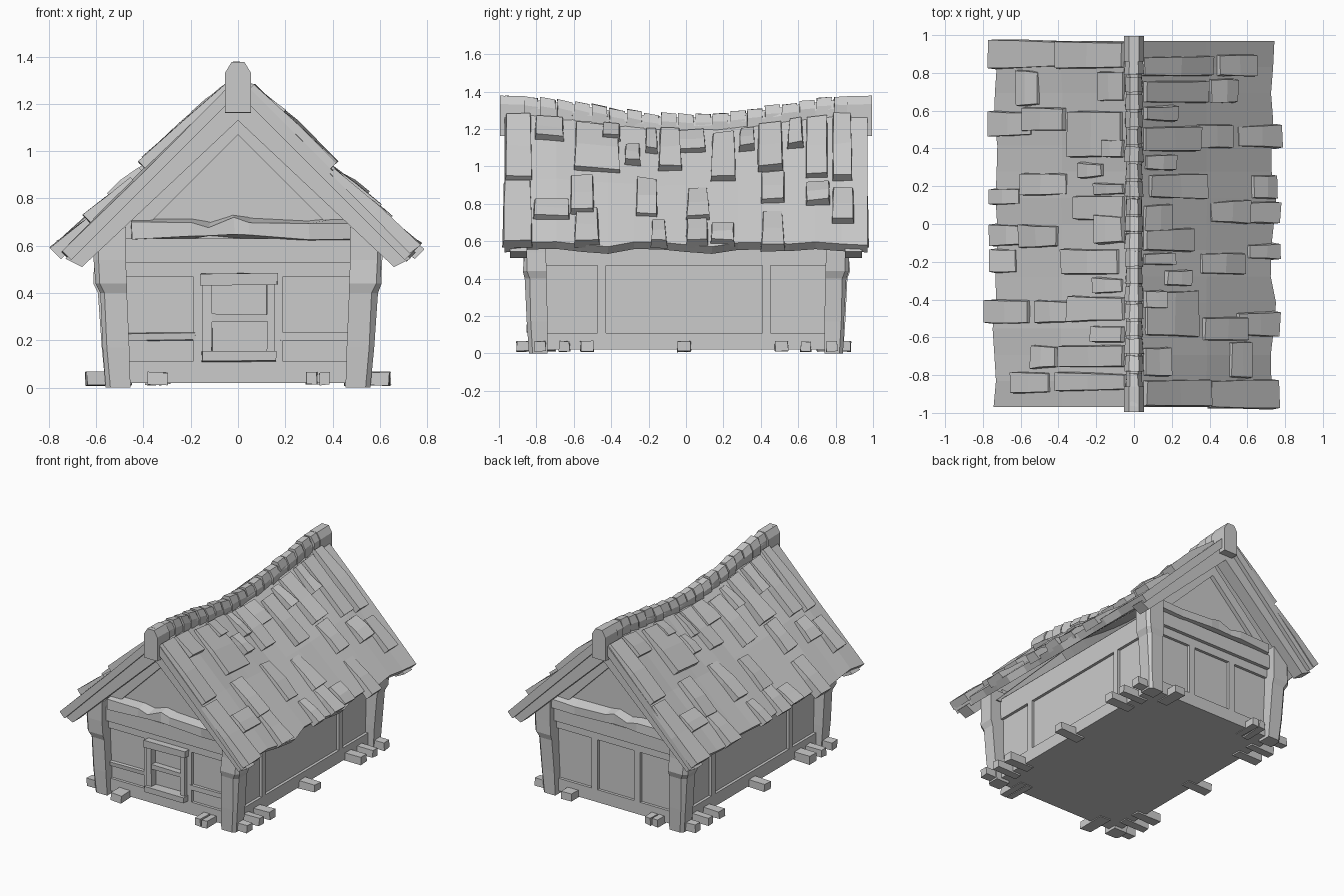
import bpy, bmesh, math, random
from mathutils import Vector, Matrix

if "Cube" in bpy.data.objects:
    bpy.data.objects.remove(bpy.data.objects["Cube"])

random.seed(4)
TURN = Matrix.Rotation(math.pi, 4, 'Z')


def loft(name, rings, turn=False, jit=0.0):
    """Skin a chain of equal-sized rings and cap both ends."""
    bm = bmesh.new()
    rows = []
    for ring in rings:
        rows.append([bm.verts.new(Vector(p) + Vector([random.uniform(-jit, jit) for _ in range(3)]))
                     for p in ring])
    n = len(rows[0])
    for a, b in zip(rows, rows[1:]):
        for i in range(n):
            j = (i + 1) % n
            bm.faces.new((a[i], a[j], b[j], b[i]))
    bm.faces.new(rows[0])
    bm.faces.new(rows[-1][::-1])
    bmesh.ops.recalc_face_normals(bm, faces=bm.faces)
    if turn:
        bm.transform(TURN)
        bm.normal_update()
    me = bpy.data.meshes.new(name)
    bm.to_mesh(me)
    bm.free()
    ob = bpy.data.objects.new(name, me)
    bpy.context.collection.objects.link(ob)
    return ob


def box(name, x0, x1, y0, y1, z0, z1, jit=0.0):
    ring = lambda z: [(x0, y0, z), (x1, y0, z), (x1, y1, z), (x0, y1, z)]
    return loft(name, [ring(z0), ring(z1)], jit=jit)


def sag(y):
    return 0.05 * (1 + math.cos(math.pi * min(1, abs(y) / 0.95)))


def roof_z(x, y):
    ridge = 1.315 - 0.85 * sag(y)
    return ridge + (0.575 - ridge) * x / 0.74


def on_roof(x, y, h):
    """Point h above the right-hand roof slope."""
    return (x + h * 0.7, y, roof_z(x, y) + h * 0.7)


# Wall core and floor
box("wall_core", -0.50, 0.50, -0.78, 0.78, 0.02, 0.64)

# Long side framing: sill, top plate, studs
for s in (-1, 1):
    a, b = sorted((s * 0.48, s * 0.52))
    box("side_sill", a, b, -0.76, 0.76, 0.02, 0.11)
    box("side_top_plate", a, b, -0.76, 0.76, 0.47, 0.62)
    for y in (-0.45, 0.43):
        box("side_stud", a, b, y - 0.022, y + 0.022, 0.1, 0.48)

# End framing: sill, plates, gable wall, heavy tie beam, rafters
for s in (-1, 1):
    a, b = sorted((s * 0.76, s * 0.80))
    box("end_sill", -0.48, 0.48, a, b, 0.02, 0.11)
    box("end_plate", -0.48, 0.48, a, b, 0.47, 0.54)
    c, d = sorted((s * 0.76, s * 0.825))
    box("end_header", -0.48, 0.48, c, d, 0.53, 0.63)
    loft("gable_wall", [[(-0.56, s * y, 0.60), (0.56, s * y, 0.60), (0, s * y, 1.17)]
                        for y in (0.74, 0.78)])
    beam = [(-0.45, .62, .715), (-0.2, .63, .72), (-0.12, .635, .70), (-0.02, .635, .735),
            (0.05, .63, .715), (0.3, .615, .71), (0.48, .62, .72)]
    loft("tie_beam", [[(x, s * 0.77, z0), (x, s * 0.85, z0 + 0.01), (x, s * 0.85, z1 - 0.02),
                       (x, s * 0.77, z1)] for x, z0, z1 in beam], jit=0.006)
    for m in (-1, 1):
        loft("gable_rafter", [[(0, s * y, 1.13), (m * 0.66, s * y, 0.51),
                               (m * 0.73, s * y, 0.545), (0, s * y, 1.27)] for y in (0.85, 0.94)])
        loft("inner_rafter", [[(0, s * y, 1.07), (m * 0.47, s * y, 0.60),
                               (m * 0.56, s * y, 0.60), (0, s * y, 1.16)] for y in (0.76, 0.81)])

# Back studs, front studs and side rails
for x in (-0.17, 0.17):
    box("back_stud", x - 0.025, x + 0.025, 0.76, 0.80, 0.1, 0.48)
    box("front_stud", x - 0.02, x + 0.02, -0.80, -0.76, 0.1, 0.48)
    a, b = sorted((math.copysign(0.18, x), math.copysign(0.48, x)))
    box("front_rail", a, b, -0.80, -0.76, 0.20, 0.23, 0.004)

# Front window frame
box("window_lintel", -0.155, 0.165, -0.845, -0.77, 0.435, 0.48, 0.006)
box("window_sill", -0.15, 0.16, -0.85, -0.77, 0.11, 0.15, 0.006)
box("window_jamb", -0.15, -0.11, -0.83, -0.77, 0.14, 0.45, 0.004)
box("window_jamb", 0.12, 0.155, -0.83, -0.77, 0.14, 0.45, 0.004)
box("window_crossbar", -0.12, 0.13, -0.825, -0.77, 0.28, 0.31, 0.004)

# Flared, chipped corner posts: (z, inner x, outer x, inner y, outer y)
post = [(0, .455, .56, .74, .84), (.17, .46, .575, .74, .85), (.40, .47, .585, .745, .855),
        (.44, .47, .605, .745, .87), (.54, .475, .61, .75, .87), (.68, .475, .61, .75, .87)]
for sx in (-1, 1):
    for sy in (-1, 1):
        rings = []
        for i, (z, a, b, c, d) in enumerate(post):
            j = 0 if i == 0 else random.uniform(-0.008, 0.008)
            rings.append([(sx * x, sy * y, z) for x, y in
                          ((a, c), (b + j, c), (b + j, d - .02), (b - .02, d + j), (a, d + j))])
        loft("corner_post", rings)

# Floor joist stubs around the base
for y in (-0.65, -0.53, -0.01, 0.51, 0.64):
    w = 0.035 if abs(y) < 0.55 else 0.028
    for a, b in ((-0.645, -0.45), (0.45, 0.645)):
        box("side_joist", a, b, y - w, y + w, 0.01, 0.065, 0.004)
for x0, x1 in ((-0.385, -0.30), (0.29, 0.335), (0.345, 0.39)):
    box("front_joist", x0, x1, -0.905, -0.7, 0.012, 0.065, 0.004)
    box("back_joist", -x1, -x0, 0.7, 0.88, 0.012, 0.065, 0.004)
for sx in (-1, 1):
    for y in (-0.78, 0.78):
        a, b = sorted((sx * 0.5, sx * 0.64))
        box("corner_joist", a, b, y - 0.03, y + 0.03, 0.01, 0.065, 0.004)

# Sagging roof slabs with an uneven eave
N = 14
for turn in (False, True):
    rings = []
    for i in range(N + 1):
        y = -0.97 + 1.94 * i / N
        e = 0.74 if i in (0, N) else 0.735 + random.uniform(-0.015, 0.015)
        bump = random.uniform(-0.004, 0.012)
        rings.append([(0, y, roof_z(0, y)), on_roof(0.38, y, bump), on_roof(e, y, 0.005),
                      on_roof(e, y, -0.05), on_roof(0.38, y, -0.05), (0, y, roof_z(0, y) - 0.07)])
    loft("roof_slab", rings, turn)

# Shingle courses on one slope, in hundredths: (y0, y1, x0, x1)
upper = [(-97, -82, 5, 40), (-81, -65, 5, 18), (-60, -35, 6, 33), (-45, -35, 5, 15),
         (-33, -24, 16, 28), (-22, -15, 5, 20), (-15, -2, 5, 30), (-5, 11, 5, 19),
         (13, 27, 8, 37), (28, 37, 6, 20), (38, 52, 5, 33), (54, 63, 5, 21),
         (64, 76, 5, 38), (78, 89, 4, 40)]
lower = [(-98, -82, 40, 75), (-82, -62, 50, 61), (-62, -49, 36, 58), (-60, -46, 54, 75),
         (-27, -15, 35, 58), (-19, -10, 60, 75), (0, 13, 40, 60), (0, 12, 56, 75),
         (13, 26, 62, 74), (40, 53, 33, 51), (40, 53, 55, 77), (64, 77, 40, 53),
         (78, 90, 44, 63)]
# The other slope is the same layout turned half way round
for turn in (False, True):
    for course in upper + lower:
        y0, y1, x0, x1 = (v / 100 for v in course)
        h0, h1 = random.uniform(0.012, 0.03), random.uniform(0.035, 0.055)
        t = random.uniform(0.0, 0.012)
        rings = []
        for x, h, g in ((x0, h0, t), ((x0 + x1) / 2, (h0 + h1) / 2 + 0.006, t / 2), (x1 - 0.01, h1, 0)):
            rings.append([on_roof(x, y0 + g, -0.015), on_roof(x, y0 + g + 0.006, h),
                          on_roof(x, y1 - g - 0.006, h + random.uniform(-0.008, 0.008)),
                          on_roof(x, y1 - g, -0.015)])
        loft("shingle", rings, turn, 0.003)


# Ridge: continuous beam, chipped cap pieces and deep end blocks
def cap_ring(y, w, top, drop):
    z = top - sag(y)
    return [(-w, y, z - drop), (-w, y, z - 0.045), (-w * 0.5, y, z),
            (w * 0.5, y, z), (w, y, z - 0.045), (w, y, z - drop)]


loft("ridge_beam", [cap_ring(-0.97 + 1.94 * i / 16, 0.042, 1.36, 0.13) for i in range(17)])
M = 21
for i in range(M):
    y0, y1 = (-0.97 + 1.94 * (i + k) / M for k in (0, 1))
    w = random.uniform(0.042, 0.052)
    top = 1.38 + random.uniform(-0.008, 0.004)
    loft("ridge_cap", [cap_ring(y0 + 0.006, w, top, 0.11), cap_ring(y1 - 0.006, w * 0.9, top - 0.006, 0.11)],
         jit=0.003)
for s in (-1, 1):
    loft("ridge_end_block", [cap_ring(s * y, 0.054, 1.378, 0.215) for y in (0.86, 0.995)])
